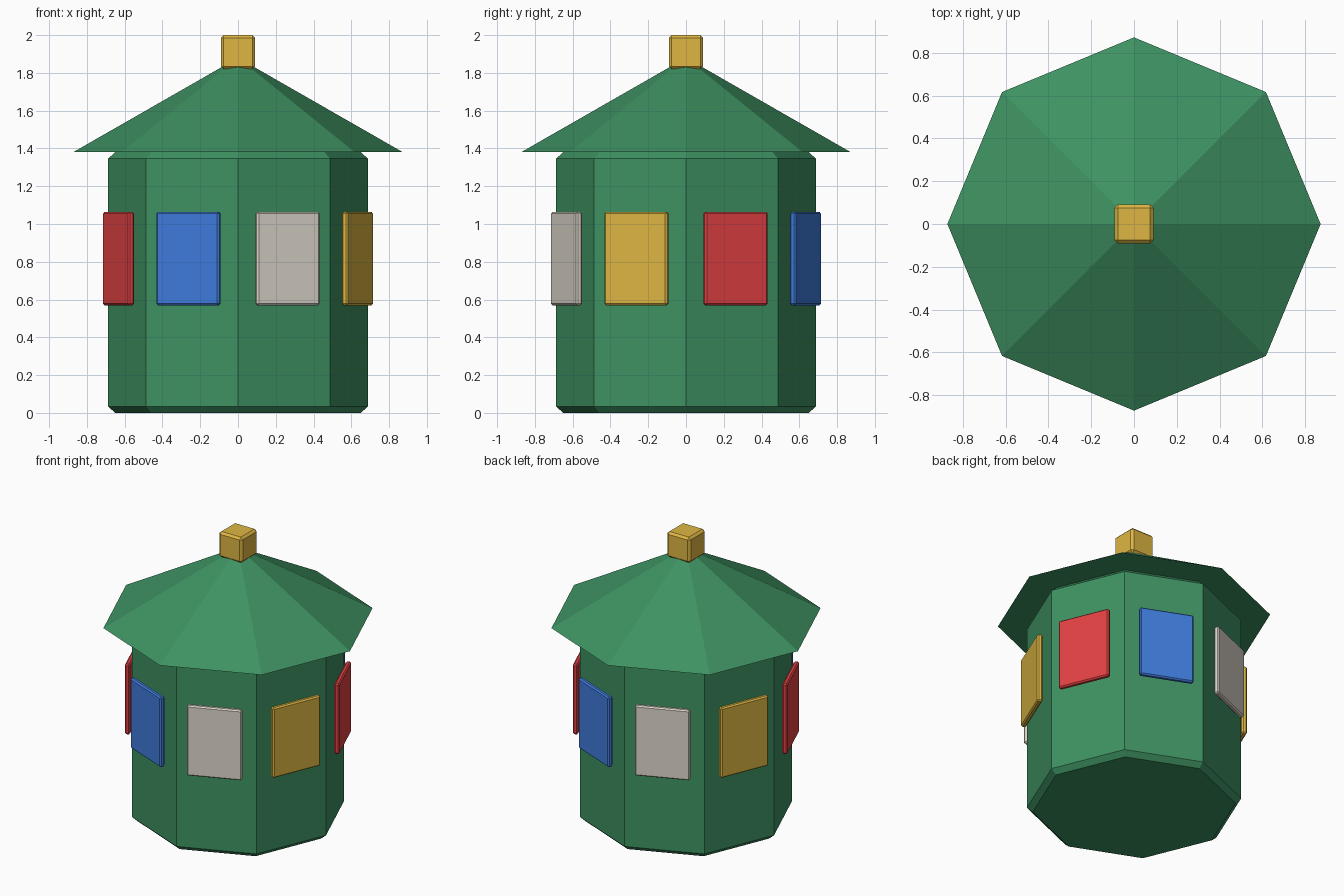
import bpy
import bmesh
from math import cos, pi, sin
from mathutils import Matrix

cube = bpy.data.objects.get("Cube")
if cube:
    bpy.data.objects.remove(cube, do_unlink=True)

SIDES = 8
STEP = 2 * pi / SIDES


def material(name, rgb):
    mat = bpy.data.materials.new(name)
    mat.use_nodes = True
    colour = (*rgb, 1)
    mat.diffuse_color = colour
    mat.node_tree.nodes["Principled BSDF"].inputs["Base Color"].default_value = colour
    return mat


green = material("green", (0.048, 0.287, 0.122))
red = material("red", (0.77, 0.054, 0.056))
blue = material("blue", (0.05, 0.2, 0.72))
cream = material("cream", (0.72, 0.67, 0.59))
gold = material("gold", (0.73, 0.47, 0.055))


def add_object(name, bm, mat):
    bmesh.ops.recalc_face_normals(bm, faces=bm.faces)
    mesh = bpy.data.meshes.new(name)
    bm.to_mesh(mesh)
    bm.free()
    mesh.materials.append(mat)
    obj = bpy.data.objects.new(name, mesh)
    bpy.context.scene.collection.objects.link(obj)
    return obj


def octagon_stack(name, profile, mat):
    """Join octagonal rings given as (radius, height) and cap both ends."""
    bm = bmesh.new()
    rings = [[bm.verts.new((r * cos(i * STEP), r * sin(i * STEP), z))
              for i in range(SIDES)] for r, z in profile]
    for low, high in zip(rings, rings[1:]):
        for i in range(SIDES):
            j = (i + 1) % SIDES
            bm.faces.new((low[i], low[j], high[j], high[i]))
    bm.faces.new(rings[0][::-1])
    bm.faces.new(rings[-1])
    return add_object(name, bm, mat)


def bevelled_box(name, size, matrix, bevel, mat):
    bm = bmesh.new()
    bmesh.ops.create_cube(bm, size=1)
    bmesh.ops.scale(bm, vec=size, verts=bm.verts)
    bmesh.ops.bevel(bm, geom=bm.edges[:], offset=bevel, segments=1, affect='EDGES')
    bm.transform(matrix)
    return add_object(name, bm, mat)


# Octagonal body with chamfered rims
octagon_stack("body", [(0.65, 0), (0.687, 0.033), (0.687, 1.347), (0.65, 1.38)], green)

# Eight-sided roof
bm = bmesh.new()
bmesh.ops.create_cone(bm, cap_ends=True, segments=SIDES, radius1=0.873, radius2=0, depth=0.5,
                      matrix=Matrix.Translation((0, 0, 1.63)))
add_object("roof", bm, green)

# Block on the roof peak
bevelled_box("finial", (0.182, 0.182, 0.18), Matrix.Translation((0, 0, 1.91)), 0.015, gold)

# One coloured panel in front of each wall
for i in range(SIDES):
    place = (Matrix.Rotation((i + 0.5) * STEP, 4, 'Z')
             @ Matrix.Translation((0.685, 0, 0.817)))
    bevelled_box(f"panel_{i + 1}", (0.035, 0.36, 0.495), place, 0.009,
                 (red, blue, cream, gold)[i % 4])
